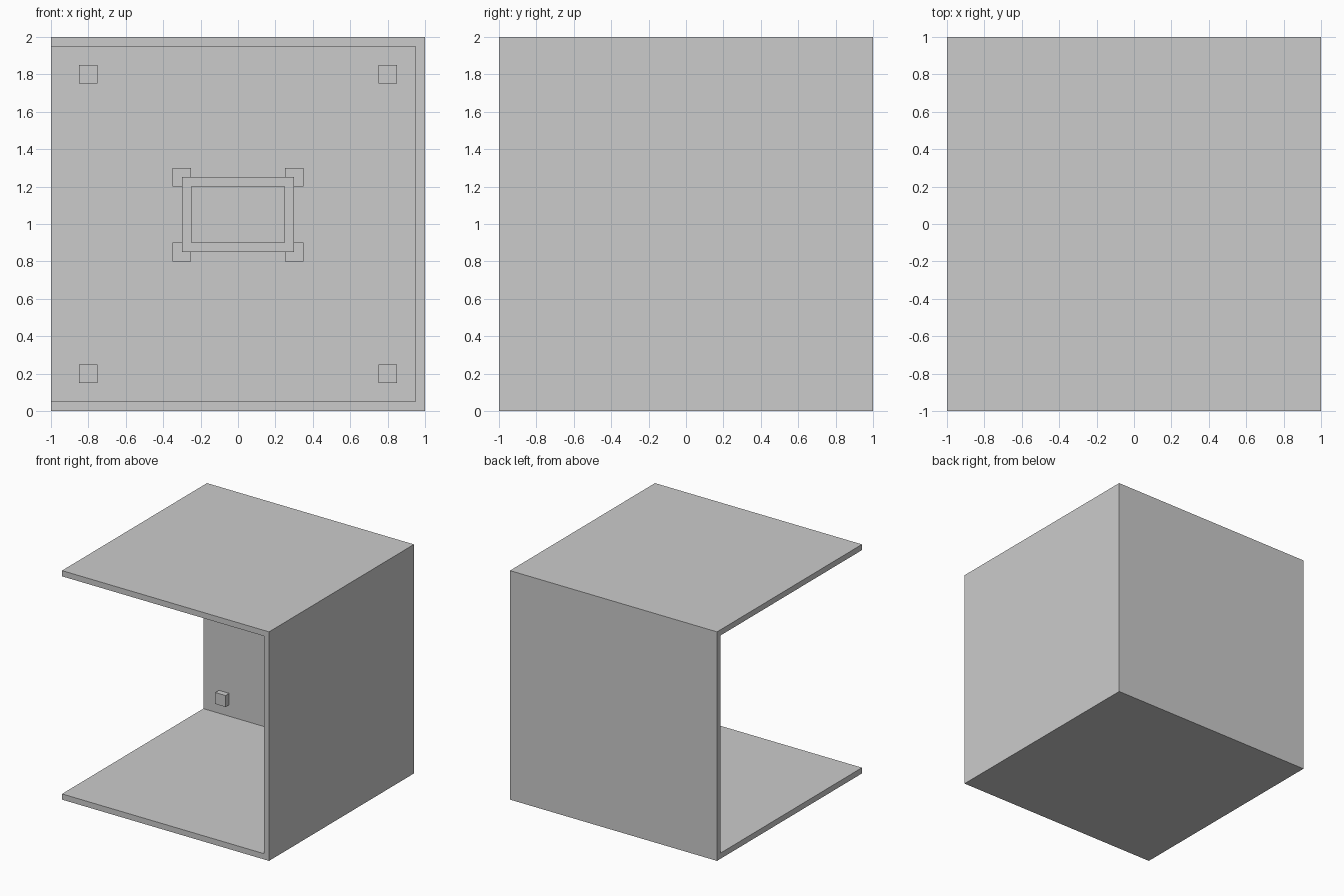
import bpy

if "Cube" in bpy.data.objects:
    bpy.data.objects.remove(bpy.data.objects["Cube"])


def box(name, x, y, z):
    """Axis-aligned box from (min, max) pairs."""
    bpy.ops.mesh.primitive_cube_add(
        size=1, location=[(a + b) / 2 for a, b in (x, y, z)])
    ob = bpy.context.object
    ob.name = name
    ob.scale = [b - a for a, b in (x, y, z)]
    bpy.ops.object.transform_apply(location=False, rotation=False, scale=True)
    return ob


T = 0.05  # wall thickness

# Room shell: open at the front and on the left
box("floor", (-1, 1), (-1, 1), (0, T))
box("ceiling", (-1, 1), (-1, 1), (2 - T, 2))
box("back_wall", (-1, 1), (1 - T, 1), (T, 2 - T))
box("right_wall", (1 - T, 1), (-1, 1 - T), (T, 2 - T))


def wall_blocks(name, half_x, zs):
    """Four small blocks on the back wall, one at each corner of a rectangle."""
    for sx, side in ((-1, "left"), (1, "right")):
        for z, level in zip(zs, ("lower", "upper")):
            x = sx * half_x
            box(f"{name}_{level}_{side}", (x - T, x + T), (0.9, 0.96), (z - T, z + T))


# Blocks near the wall corners, and mounts behind the panel
wall_blocks("corner_block", 0.8, (0.2, 1.8))
wall_blocks("panel_mount", 0.3, (0.85, 1.25))

# Wall panel with its inner screen
box("panel_frame", (-0.3, 0.3), (0.85, 0.9), (0.85, 1.25))
box("panel_screen", (-0.25, 0.25), (0.83, 0.86), (0.9, 1.2))
